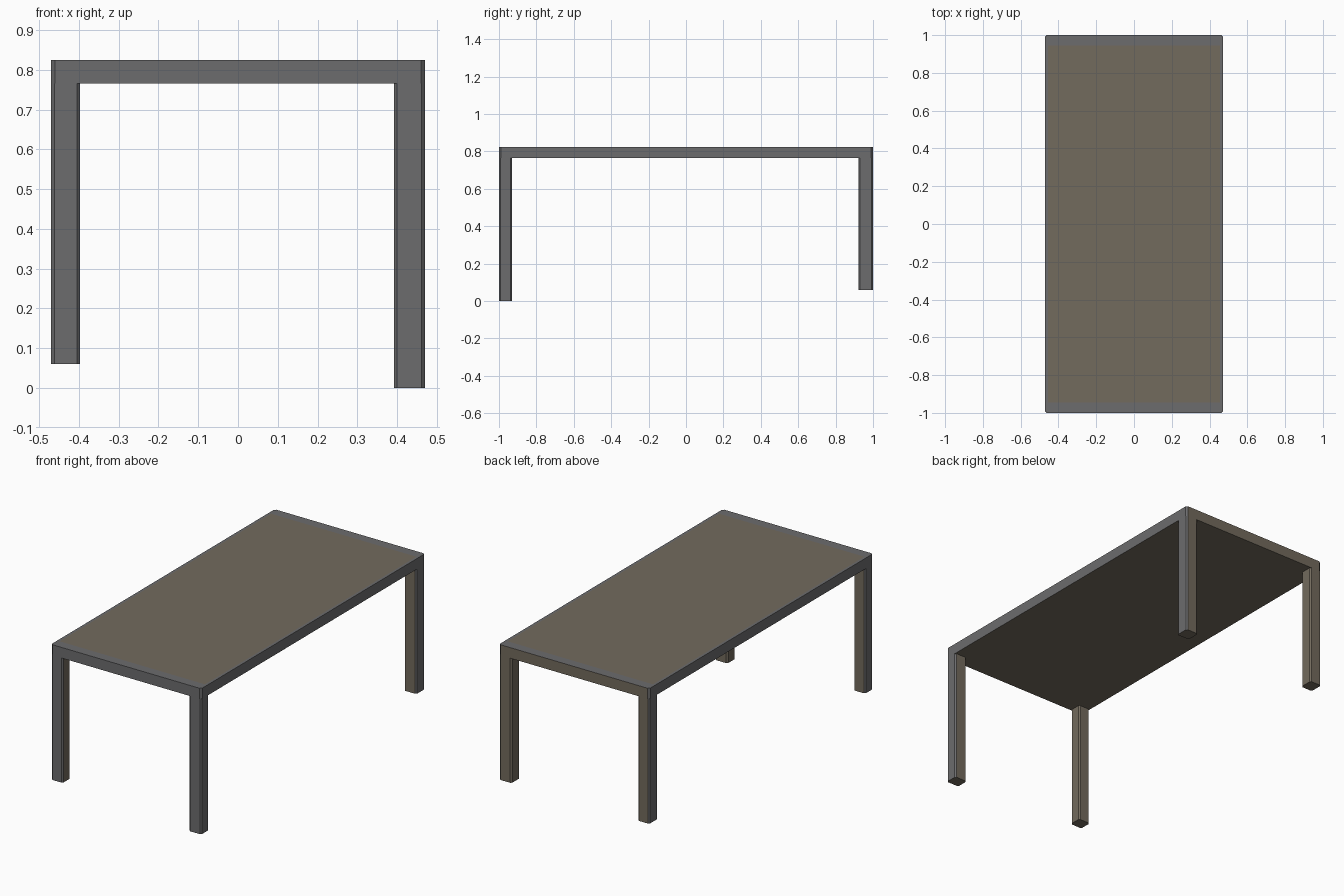
import bpy, bmesh
from mathutils import Vector

if "Cube" in bpy.data.objects:
    bpy.data.objects.remove(bpy.data.objects["Cube"])

HX, HY = 0.47, 1.0
Z_UNDER, Z_TOP = 0.765, 0.825
RIM_X, RIM_Y = 0.455, 0.945


def material(name, rgb):
    m = bpy.data.materials.new(name)
    m.diffuse_color = (*rgb, 1)
    m.use_nodes = True
    m.node_tree.nodes["Principled BSDF"].inputs["Base Color"].default_value = m.diffuse_color
    return m


WOOD = material("taupe_wood", (0.17, 0.145, 0.11))
GREY = material("grey_edging", (0.15, 0.15, 0.155))


def is_edging(f):
    """Outer sides, front and the top rim carry the grey edging."""
    n, c = f.normal, f.calc_center_median()
    if n.z > 0.9:
        return abs(c.x) > RIM_X or abs(c.y) > RIM_Y
    if abs(n.z) > 0.5:
        return False
    return (n.x * c.x > 0.3 and abs(c.x) > HX - 0.012) or (n.y < -0.6 and c.y < -HY + 0.012)


def block(name, lo, hi, chamfer, cuts=()):
    """Box with chamfered vertical edges, optionally split along planes."""
    lo, hi = Vector(lo), Vector(hi)
    bm = bmesh.new()
    bmesh.ops.create_cube(bm, size=1)
    bmesh.ops.scale(bm, vec=hi - lo, verts=bm.verts)
    bmesh.ops.translate(bm, vec=(lo + hi) / 2, verts=bm.verts)
    upright = [e for e in bm.edges if abs(e.verts[0].co.z - e.verts[1].co.z) > 0.01]
    bmesh.ops.bevel(bm, geom=upright, offset=chamfer, segments=1, affect='EDGES')
    for co, no in cuts:
        bmesh.ops.bisect_plane(bm, geom=bm.verts[:] + bm.edges[:] + bm.faces[:],
                               plane_co=co, plane_no=no)
    bm.normal_update()
    for f in bm.faces:
        f.material_index = int(is_edging(f))
    me = bpy.data.meshes.new(name)
    bm.to_mesh(me)
    bm.free()
    me.materials.append(WOOD)
    me.materials.append(GREY)
    ob = bpy.data.objects.new(name, me)
    bpy.context.collection.objects.link(ob)
    return ob


# Table top, split so the rim can be coloured
rim_cuts = [((s * RIM_X, 0, 0), (1, 0, 0)) for s in (-1, 1)]
rim_cuts += [((0, s * RIM_Y, 0), (0, 1, 0)) for s in (-1, 1)]
block("table_top", (-HX, -HY, Z_UNDER), (HX, HY, Z_TOP), 0.01, rim_cuts)

# Four corner legs; the front right one is longer
for side, sx, wx in (("left", -1, 0.073), ("right", 1, 0.078)):
    for end, sy, wy in (("front", -1, 0.07), ("back", 1, 0.077)):
        foot = 0.0 if (side, end) == ("right", "front") else 0.06
        xs = sorted((sx * HX, sx * (HX - wx)))
        ys = sorted((sy * HY, sy * (HY - wy)))
        block(f"{end}_{side}_leg", (xs[0], ys[0], foot), (xs[1], ys[1], Z_UNDER), 0.008)
